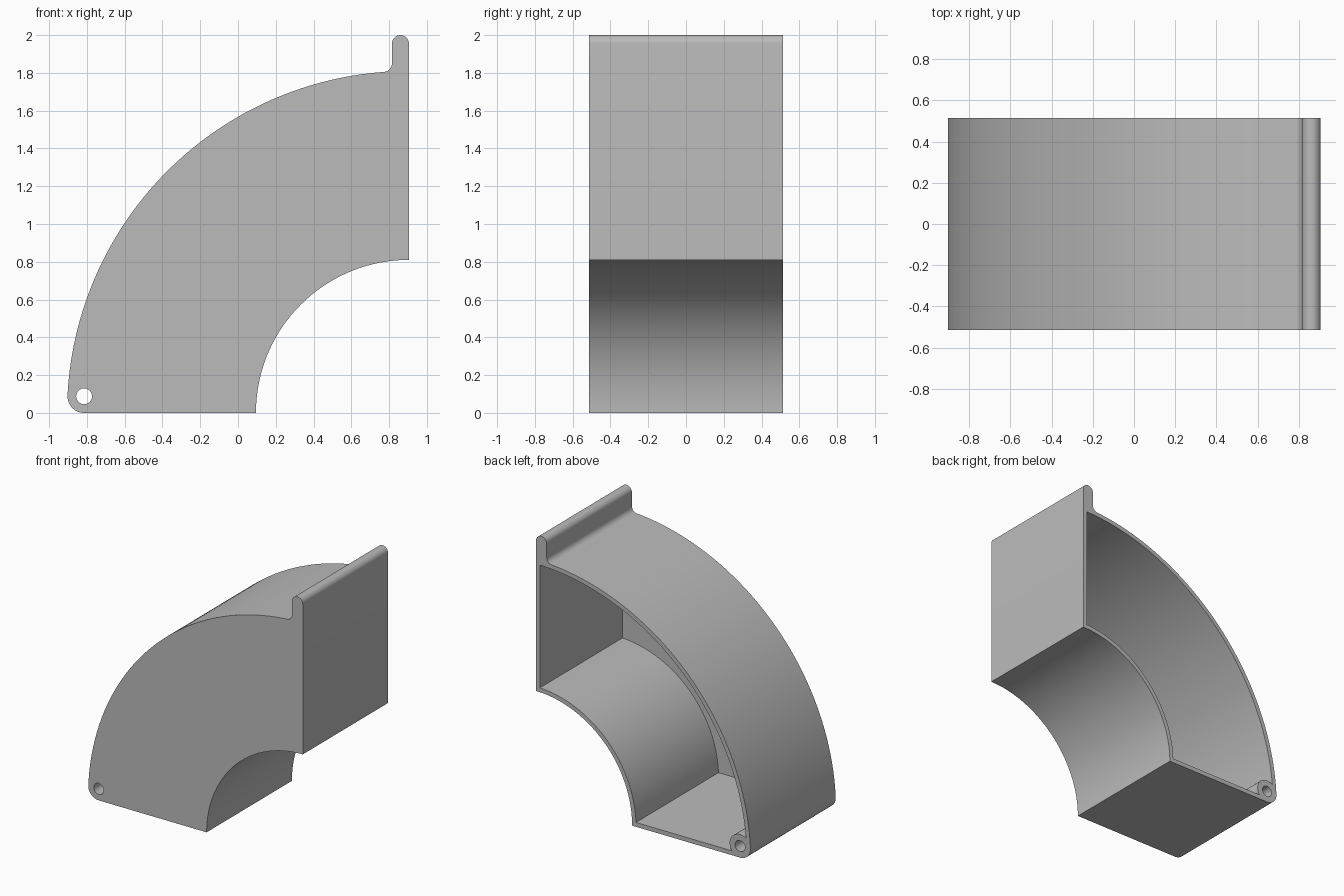
import bpy, bmesh
from math import sin, cos, pi, sqrt, atan2, asin, acos

if "Cube" in bpy.data.objects:
    bpy.data.objects.remove(bpy.data.objects["Cube"], do_unlink=True)

# Main dimensions
CX = 0.905                 # arc centre is (CX, 0); also the flat right side
R_IN, R_OUT = 0.81, 1.81   # inner and outer sweep
WALL = 0.033
HALF = 0.513               # half depth
TAB, TOP = 0.09, 2.0       # lip width and height
BOSS, HOLE = 0.088, 0.042  # pivot boss and its hole
FILLET = 0.045


def arc(x, z, r, a0, a1, n):
    return [(x + r * cos(a0 + (a1 - a0) * i / n), z + r * sin(a0 + (a1 - a0) * i / n))
            for i in range(n + 1)]


# Pivot boss sits tangent to the outer sweep and the base
bz = BOSS
bx = CX - sqrt((R_OUT - BOSS) ** 2 - bz ** 2)
b_ang = atan2(bz, bx - CX)

# Concave fillet between the lip and the outer sweep
fx = CX - TAB - FILLET
fz = sqrt((R_OUT + FILLET) ** 2 - (CX - fx) ** 2)
f_ang = atan2(fz, fx - CX)

# Outer silhouette
outline = arc(CX - TAB / 2, TOP - TAB / 2, TAB / 2, 0, pi, 16)
outline += arc(fx, fz, FILLET, 0, f_ang - pi, 10)
outline += arc(CX, 0, R_OUT, f_ang, b_ang, 64)[1:]
outline += arc(bx, bz, BOSS, b_ang, 1.5 * pi, 14)[1:]
outline += arc(CX, 0, R_IN, pi, pi / 2, 48)

# Cavity: the silhouette inset by the wall, going round the boss
ri, ro = R_IN + WALL, R_OUT - WALL
start = asin((WALL - bz) / BOSS)
d = R_OUT - BOSS           # boss centre to sweep centre
meet = b_ang - acos((ro ** 2 - d ** 2 - BOSS ** 2) / (2 * d * BOSS))
mx, mz = bx + BOSS * cos(meet), bz + BOSS * sin(meet)
side = acos(-WALL / ro)
cavity = arc(CX, 0, ri, acos(-WALL / ri), pi - asin(WALL / ri), 48)
cavity += arc(bx, bz, BOSS, start, meet, 20)
cavity += arc(CX, 0, ro, atan2(mz, mx - CX), side, 64)[1:]

hole = arc(bx, bz, HOLE, 0, 2 * pi, 32)[:-1]

bm = bmesh.new()


def ring(points, y):
    verts = [bm.verts.new((x, y, z)) for x, z in points]
    return verts, [bm.edges.new((verts[i - 1], verts[i])) for i in range(len(verts))]


def skin(a, b):
    for i in range(len(a)):
        bm.faces.new((a[i - 1], a[i], b[i], b[i - 1]))


def cap(*loops):
    bmesh.ops.triangle_fill(bm, use_beauty=True, edges=[e for l in loops for e in l])


# Closed front, open back, cavity floor just behind the front
out_f, out_fe = ring(outline, -HALF)
out_b, out_be = ring(outline, HALF)
hole_f, hole_fe = ring(hole, -HALF)
hole_b, hole_be = ring(hole, HALF)
cav_f, cav_fe = ring(cavity, -HALF + WALL)
cav_b, cav_be = ring(cavity, HALF)
cap(out_fe, hole_fe)
cap(cav_fe)
cap(out_be, cav_be, hole_be)
skin(out_f, out_b)
skin(hole_f, hole_b)
skin(cav_f, cav_b)
bmesh.ops.recalc_face_normals(bm, faces=bm.faces)

mesh = bpy.data.meshes.new("curved_bin")
bm.to_mesh(mesh)
bm.free()
body = bpy.data.objects.new("curved_bin", mesh)
bpy.context.collection.objects.link(body)

# Plain grey plastic
grey = bpy.data.materials.new("grey_plastic")
grey.use_nodes = True
grey.diffuse_color = (0.5, 0.5, 0.5, 1)
grey.node_tree.nodes["Principled BSDF"].inputs["Base Color"].default_value = (0.5, 0.5, 0.5, 1)
mesh.materials.append(grey)

bpy.ops.object.select_all(action="DESELECT")
body.select_set(True)
bpy.context.view_layer.objects.active = body
bpy.ops.object.shade_smooth_by_angle(angle=pi / 6)
